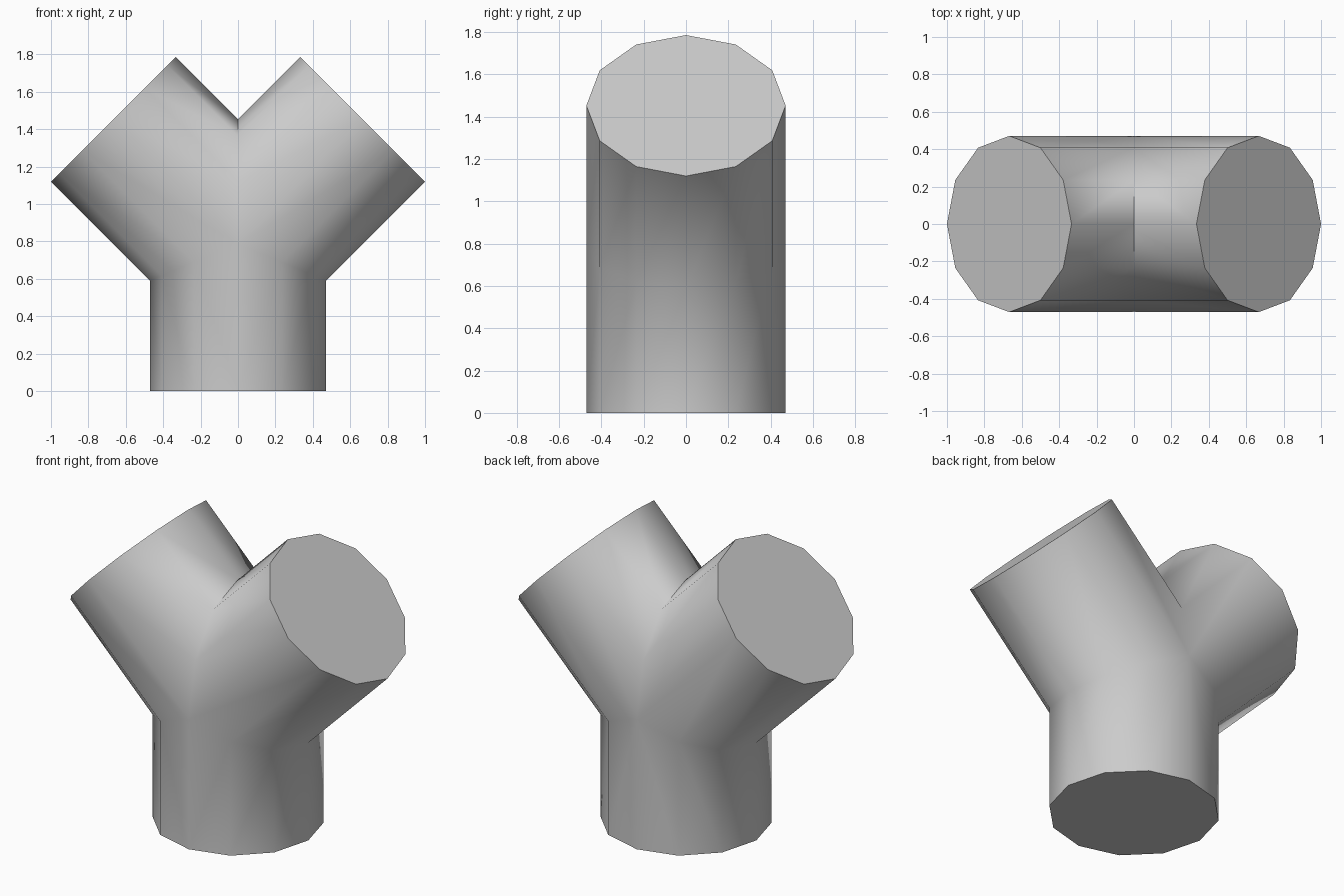
import bpy
import bmesh
import math
from mathutils import Vector

cube = bpy.data.objects.get("Cube")
if cube:
    bpy.data.objects.remove(cube, do_unlink=True)

SIDES = 12
RADIUS = 0.471
JOINT = Vector((0, 0, 0.786))      # where the three pipe axes meet
REACH = 0.667 * math.sqrt(2)       # branch length along its axis
AXIS = Vector((1, 0, 1)).normalized()
OUTWARD = Vector((1, 0, -1)).normalized()
MITRE = math.tan(math.radians(22.5))

bm = bmesh.new()


def skin(lower, upper, side):
    """Join two rows of points with quads, mirrored in x by side."""
    rows = [[bm.verts.new((p.x * side, p.y, p.z)) for p in row]
            for row in (lower, upper)]
    for i in range(len(lower) - 1):
        bm.faces.new((rows[0][i], rows[0][i + 1], rows[1][i + 1], rows[1][i]))


def section(i):
    a = 2 * math.pi * i / SIDES
    return RADIUS * math.cos(a), RADIUS * math.sin(a)


def trunk_foot(i):
    u, v = section(i)
    return Vector((u, v, 0))


def joint_point(i):
    # outer half mitres with the trunk, inner half meets the other branch
    u, v = section(i)
    if u > 0:
        return JOINT + Vector((u, v, -u * MITRE))
    return JOINT + Vector((0, v, -u * math.sqrt(2)))


def branch_end(i):
    u, v = section(i)
    return JOINT + AXIS * REACH + OUTWARD * u + Vector((0, v, 0))


# Half trunk and whole branch on each side
quarter = SIDES // 4
half = range(-quarter, quarter + 1)
full = range(-quarter, SIDES - quarter + 1)
for side in (1, -1):
    skin([trunk_foot(i) for i in half], [joint_point(i) for i in half], side)
    skin([joint_point(i) for i in full], [branch_end(i) for i in full], side)

# Weld the seams and close the three pipe ends
bmesh.ops.remove_doubles(bm, verts=bm.verts[:], dist=0.0005)
bmesh.ops.holes_fill(bm, edges=[e for e in bm.edges if e.is_boundary], sides=0)
bmesh.ops.recalc_face_normals(bm, faces=bm.faces[:])

mesh = bpy.data.meshes.new("pipe_junction")
bm.to_mesh(mesh)
bm.free()
pipe = bpy.data.objects.new("pipe_junction", mesh)
bpy.context.collection.objects.link(pipe)

# Plain grey finish
grey = bpy.data.materials.new("light_grey")
grey.use_nodes = True
colour = (0.6, 0.6, 0.6, 1)
grey.diffuse_color = colour
grey.node_tree.nodes["Principled BSDF"].inputs["Base Color"].default_value = colour
mesh.materials.append(grey)

# Smooth pipe walls with sharp ends and a sharp crotch
bpy.ops.object.select_all(action="DESELECT")
pipe.select_set(True)
bpy.context.view_layer.objects.active = pipe
bpy.ops.object.shade_smooth_by_angle(angle=math.radians(70))
